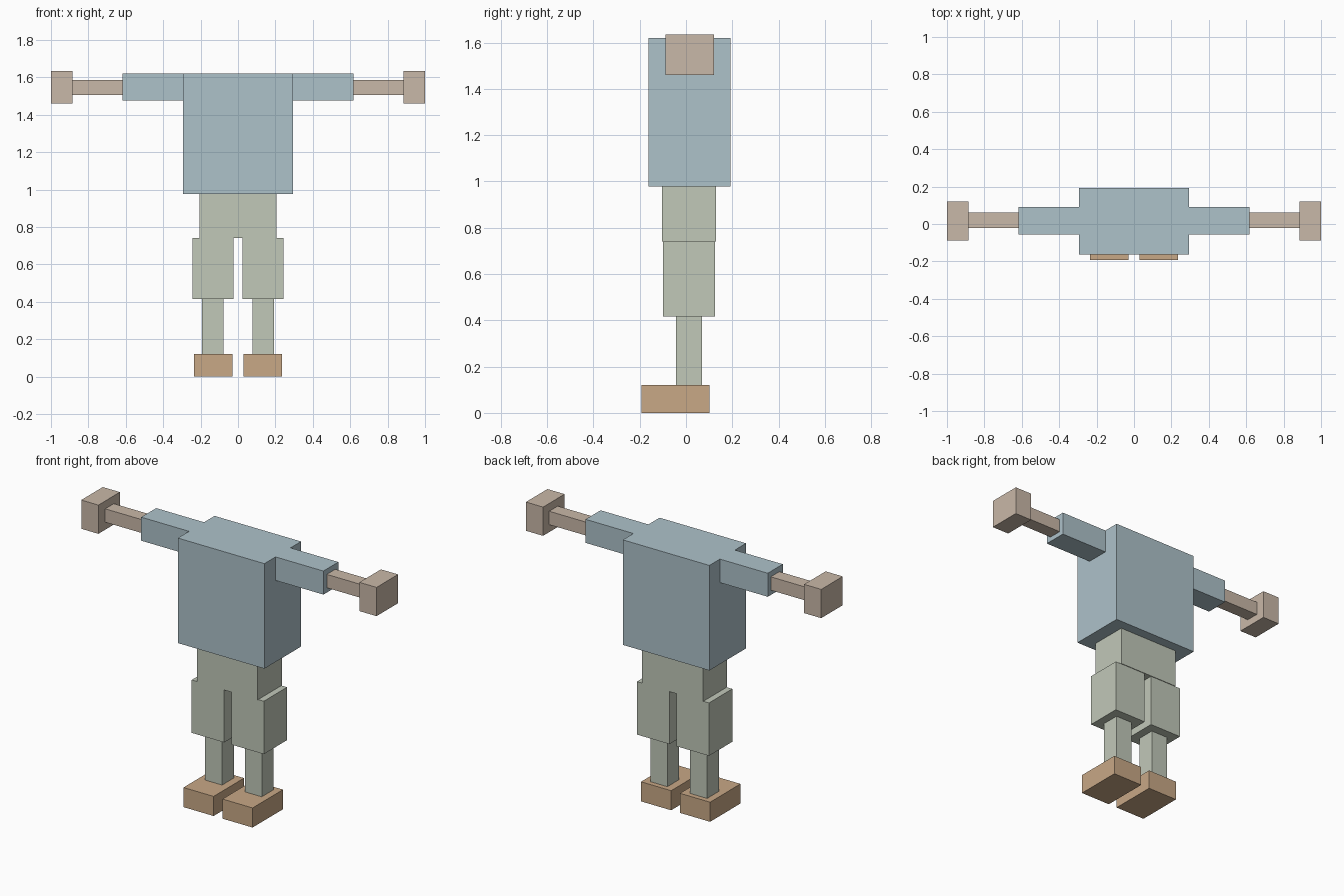
import bpy

if "Cube" in bpy.data.objects:
    bpy.data.objects.remove(bpy.data.objects["Cube"])


def srgb(r, g, b):
    def lin(c):
        c /= 255
        return c / 12.92 if c <= 0.04045 else ((c + 0.055) / 1.055) ** 2.4
    return (lin(r), lin(g), lin(b), 1.0)


def material(name, rgb):
    m = bpy.data.materials.new(name)
    m.diffuse_color = srgb(*rgb)
    m.use_nodes = True
    m.node_tree.nodes["Principled BSDF"].inputs["Base Color"].default_value = m.diffuse_color
    return m


shirt = material("shirt_blue", (174, 194, 202))
skin = material("skin_beige", (201, 184, 168))
trousers = material("trouser_green", (193, 200, 185))
leather = material("shoe_tan", (200, 168, 134))


def block(name, x, y, z, mat):
    """Box spanning the given (low, high) range on each axis."""
    spans = (x, y, z)
    bpy.ops.mesh.primitive_cube_add(size=1, location=[(a + b) / 2 for a, b in spans])
    ob = bpy.context.object
    ob.name = name
    ob.scale = [abs(b - a) for a, b in spans]
    bpy.ops.object.transform_apply(location=False, rotation=False, scale=True)
    ob.data.materials.append(mat)
    return ob


# Body core
block("torso", (-0.293, 0.293), (-0.163, 0.192), (0.977, 1.62), shirt)
block("hips", (-0.206, 0.206), (-0.104, 0.13), (0.74, 0.977), trousers)

# Limb parts, given for the +x side and repeated on the other
limbs = [
    ("upper_arm", (0.293, 0.617), (-0.055, 0.09), (1.476, 1.62), shirt),
    ("forearm", (0.617, 0.884), (-0.022, 0.061), (1.505, 1.587), skin),
    ("hand", (0.884, 1.0), (-0.088, 0.12), (1.459, 1.635), skin),
    ("thigh", (0.024, 0.244), (-0.099, 0.126), (0.416, 0.74), trousers),
    ("shin", (0.077, 0.192), (-0.044, 0.07), (0.12, 0.416), trousers),
    ("shoe", (0.03, 0.234), (-0.193, 0.101), (0.0, 0.12), leather),
]
for name, x, y, z, mat in limbs:
    for side, s in (("right", 1), ("left", -1)):
        block(f"{name}_{side}", (s * x[0], s * x[1]), y, z, mat)
